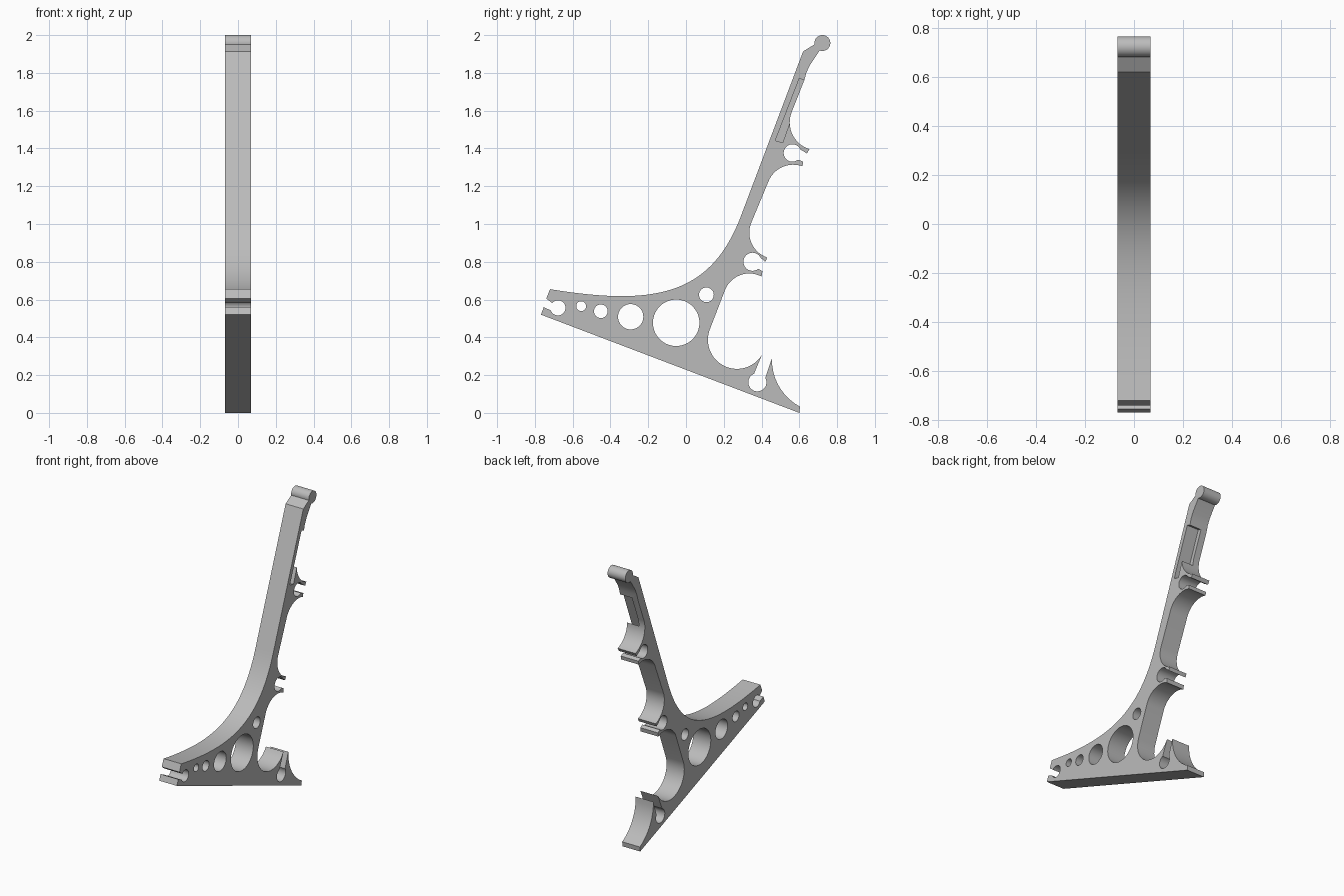
import bpy, bmesh
from math import radians, cos, sin
from mathutils import Matrix, Vector
from mathutils.geometry import interpolate_bezier

cube = bpy.data.objects.get("Cube")
if cube:
    bpy.data.objects.remove(cube, do_unlink=True)

HALF = 0.068
# Profile plane (y, z) stood upright, thickness along x
STAND = Matrix(((0, 0, 1, 0), (1, 0, 0, 0), (0, 1, 0, 0), (0, 0, 0, 1)))

grey = bpy.data.materials.new("plain_grey")
grey.use_nodes = True
grey.diffuse_color = (0.5, 0.5, 0.5, 1)
grey.node_tree.nodes["Principled BSDF"].inputs["Base Color"].default_value = (0.5, 0.5, 0.5, 1)


def arc(y, z, r, start, end):
    n = max(6, int(abs(end - start) / 7))
    angles = [radians(start + (end - start) * i / n) for i in range(n + 1)]
    return [(y + r * cos(a), z + r * sin(a)) for a in angles]


def plate(name, loops, half, x=0):
    """Extrude closed profiles; inner loops become holes."""
    curve = bpy.data.curves.new(name, "CURVE")
    curve.dimensions = "2D"
    curve.fill_mode = "BOTH"
    curve.extrude = half
    for loop in loops:
        spline = curve.splines.new("POLY")
        spline.points.add(len(loop) - 1)
        for p, (a, b) in zip(spline.points, loop):
            p.co = (a, b, 0, 1)
        spline.use_cyclic_u = True
    obj = bpy.data.objects.new(name, curve)
    bpy.context.collection.objects.link(obj)
    bpy.ops.object.select_all(action="DESELECT")
    obj.select_set(True)
    bpy.context.view_layer.objects.active = obj
    bpy.ops.object.convert(target="MESH")
    obj = bpy.context.view_layer.objects.active
    bm = bmesh.new()
    bm.from_mesh(obj.data)
    bm.transform(Matrix.Translation((x, 0, 0)) @ STAND)
    bmesh.ops.remove_doubles(bm, verts=bm.verts, dist=0.0002)
    bmesh.ops.recalc_face_normals(bm, faces=bm.faces)
    bm.to_mesh(obj.data)
    bm.free()
    return obj


# Foot and its slotted clip
outline = [(0.6, 0)]
outline += arc(0.735, 0.28, 0.28, 242, 178)
outline += arc(0.378, 0.162, 0.048, 30, -248)
# Large lower hook
outline += arc(0.27, 0.387, 0.154, -30, -200)
# Lower spine clip
outline += arc(0.335, 0.6, 0.138, 160, 62)
outline += [(0.405, 0.75)]
outline += arc(0.352, 0.8, 0.048, -50, -335)
outline += [(0.42, 0.8)]
outline += arc(0.473, 0.954, 0.138, 252, 160)
# Upper spine clip
outline += arc(0.568, 1.172, 0.142, 160, 70)
outline += [(0.62, 1.33)]
outline += arc(0.563, 1.376, 0.046, -50, -335)
outline += [(0.64, 1.373)]
outline += arc(0.697, 1.538, 0.148, 253, 160)
# Neck and rounded tip
outline += [(0.626, 1.76), (0.637, 1.80), (0.655, 1.84)]
outline += arc(0.722, 1.958, 0.042, -110, 190)
outline += [(0.62, 1.914)]
# Sweeping front edge
sweep = interpolate_bezier(Vector((0.29, 1.04)), Vector((0.13, 0.62)),
                           Vector((-0.17, 0.565)), Vector((-0.72, 0.655)), 40)
outline += [(p.x, p.y) for p in sweep]
# Slotted nose
outline += [(-0.74, 0.605)]
outline += arc(-0.678, 0.556, 0.04, 140, -160)
outline += [(-0.753, 0.56), (-0.768, 0.52)]

# Round lightening holes: y, z, radius
holes = [(-0.555, 0.565, 0.026), (-0.451, 0.538, 0.036), (-0.293, 0.509, 0.067),
         (-0.052, 0.477, 0.123), (0.108, 0.625, 0.039)]
loops = [outline] + [arc(y, z, r, 0, 360)[:-1] for y, z, r in holes]
stand = plate("stand_frame", loops, HALF)

# Long pocket cut into one side of the spine
pocket = [(0.473, 1.442), (0.512, 1.431), (0.629, 1.76), (0.6, 1.771)]
cutter = plate("pocket_cutter", [pocket], 0.05, HALF - 0.04)
cutter.hide_render = True
mod = stand.modifiers.new("pocket", "BOOLEAN")
mod.operation = "DIFFERENCE"
mod.solver = "EXACT"
mod.object = cutter
bpy.ops.object.select_all(action="DESELECT")
stand.select_set(True)
bpy.context.view_layer.objects.active = stand
bpy.ops.object.modifier_apply(modifier=mod.name)
bpy.data.objects.remove(cutter, do_unlink=True)

stand.data.materials.clear()
stand.data.materials.append(grey)
bpy.ops.object.shade_smooth_by_angle(angle=radians(30))
